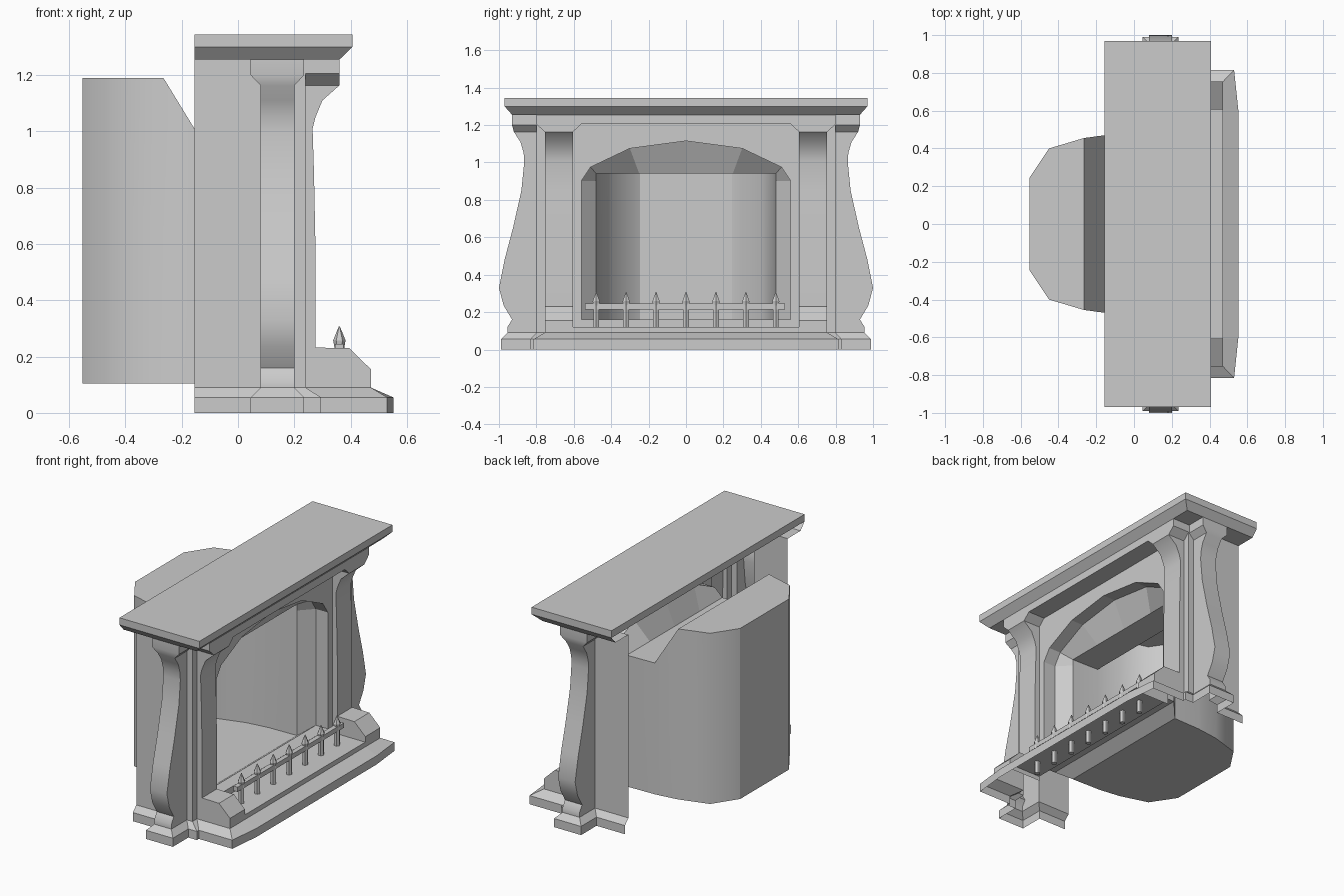
import bpy, bmesh, math

if "Cube" in bpy.data.objects:
    bpy.data.objects.remove(bpy.data.objects["Cube"])


def build(name, verts, faces, mirror=False, smooth=None):
    """Mesh object from points; optionally mirrored across y = 0."""
    me = bpy.data.meshes.new(name)
    me.from_pydata(verts, [], faces)
    bm = bmesh.new()
    bm.from_mesh(me)
    bmesh.ops.remove_doubles(bm, verts=bm.verts, dist=1e-4)
    bmesh.ops.recalc_face_normals(bm, faces=bm.faces)
    bm.to_mesh(me)
    bm.free()
    ob = bpy.data.objects.new(name, me)
    bpy.context.collection.objects.link(ob)
    if mirror:
        m = ob.modifiers.new("Mirror", 'MIRROR')
        m.use_axis = (False, True, False)
    if smooth:
        bpy.ops.object.select_all(action='DESELECT')
        ob.select_set(True)
        bpy.context.view_layer.objects.active = ob
        bpy.ops.object.shade_smooth_by_angle(angle=math.radians(smooth))
    return ob


def loft(name, rows, closed=False, caps=False, **kw):
    """Quad strips between consecutive rows of points."""
    n = len(rows[0])
    faces = []
    for r in range(len(rows) - 1):
        for i in range(n if closed else n - 1):
            j = (i + 1) % n
            faces.append((r * n + i, r * n + j, (r + 1) * n + j, (r + 1) * n + i))
    if caps:
        faces += [tuple(range(n)), tuple(range((len(rows) - 1) * n, len(rows) * n))]
    return build(name, [p for row in rows for p in row], faces, **kw)


def ushape(x, y, z):
    return [(BACK, -y, z), (x, -y, z), (x, y, z), (BACK, y, z)]


BACK, FACE = -0.155, 0.24

# Mantel shelf: hollow shell with slab edge, bevel and underside rim
loft("mantel_shelf", [ushape(FACE, .80, 1.255), ushape(.36, .93, 1.255),
                      ushape(.407, .97, 1.30), ushape(.407, .97, 1.345)])
build("shelf_top", ushape(.407, .97, 1.345), [(0, 1, 2, 3)])
loft("shelf_back_edge", [[(BACK, y, z) for y in (-.97, .97)] for z in (1.30, 1.345)])

# Frieze between the column caps
loft("frieze", [[(x, y, z) for y in (-.56, .56)]
                for x, z in ((.36, 1.255), (.36, 1.205), (FACE, 1.205))])

# Front columns: (x, z, inner y, outer y) down the scroll profile
front = [(.36, 1.255, .56, .80), (.36, 1.205, .56, .80)]
front += [(x, z, .605, .755) for x, z in (
    (.36, 1.163), (.30, 1.11), (.275, 1.05), (.265, 1.01), (.27, .85), (.275, .60),
    (.275, .232), (.395, .23), (.472, .155), (.472, .09))]
loft("front_column", [[(FACE, a, z), (x, a, z), (x, b, z), (FACE, b, z)]
                      for x, z, a, b in front], mirror=True, smooth=28)

# Side scrolls: (y, z, x start, x end) down the S profile
side = [(.93, 1.255, .045, .235), (.93, 1.20, .045, .235)]
side += [(y, z, .08, .20) for y, z in (
    (.92, 1.163), (.885, 1.11), (.868, 1.05), (.865, 1.0), (.88, .85), (.925, .65),
    (.97, .48), (1.0, .33), (.975, .235), (.93, .16), (.955, .12), (.955, .09))]
loft("side_scroll", [[(a, .80, z), (a, y, z), (b, y, z), (b, .80, z)]
                     for y, z, a, b in side], mirror=True, smooth=35)

# Side walls either side of the scroll, turning the front corner
loft("side_wall", [[(BACK, .80, z), (.08, .80, z)] for z in (.09, 1.255)], mirror=True)
loft("front_corner", [[(.20, .80, z), (FACE, .80, z), (FACE, .755, z)]
                      for z in (.09, 1.255)], mirror=True)

# Front panel around the arch, then a straight reveal and a splay into the firebox
outer = [(0, 1.205), (.30, 1.205), (.56, 1.205), (.605, 1.163), (.605, .12), (0, .12)]
arch = [(0, 1.115), (.30, 1.075), (.51, .975), (.56, .90), (.56, .16), (0, .16)]
inner = [(0, .94), (.25, .94), (.48, .94), (.48, .90), (.48, .105), (0, .105)]
loft("front_panel", [[(x, y, z) for y, z in ring] for ring, x in
                     ((outer, FACE), (arch, FACE), (arch, .155), (inner, .08))],
     mirror=True)

# Firebox: bowed plan, throat low at the front, sloping up to a flat top
plan = [(.08, .48, .94), (-.112, .475, .94), (BACK, .47, 1.01), (-.265, .455, 1.19),
        (-.45, .40, 1.19), (-.553, .245, 1.19)]
loft("firebox", [[(x, 0, .105) for x, y, t in plan],
                 [(x, y, .105) for x, y, t in plan],
                 [(x, y, t) for x, y, t in plan],
                 [(x, 0, t) for x, y, t in plan]], mirror=True, smooth=45)
loft("firebox_back", [[(-.553, y, z) for y in (-.245, .245)] for z in (.105, 1.19)])

# Stepped base moulding following the plan of the columns
low = [(BACK, .835), (.045, .835), (.045, .99), (.235, .99), (.235, .835), (.295, .835),
       (.295, .815), (.53, .815), (.552, .605), (.552, 0)]
top = [(BACK, .80), (.08, .80), (.08, .955), (.20, .955), (.20, .80), (FACE, .80),
       (FACE, .755), (.472, .755), (.472, .605), (.472, 0)]
loft("base_moulding", [[(x, y, z) for x, y in ring]
                       for ring, z in ((low, 0), (low, .055), (top, .09))], mirror=True)

# Hearth step between the feet
loft("hearth", [[(x, y, z) for y in (-.605, .605)]
                for x, z in ((.472, .09), (.472, .12), (FACE, .12))])

# Fender: spear-topped posts on a rail
for k in range(-3, 4):
    rows = [[(.36 + r * math.cos(i * math.pi / 3), .16 * k + r * math.sin(i * math.pi / 3), z)
             for i in range(6)]
            for r, z in ((.018, .04), (.018, .235), (.022, .258), (.002, .307))]
    loft("fender_post", rows, closed=True, caps=True)
loft("fender_rail", [[(.36 + a, y, .23 + b) for a, b in
                      ((-.015, -.015), (.015, -.015), (.015, .015), (-.015, .015))]
                     for y in (-.54, .53)], closed=True, caps=True)
